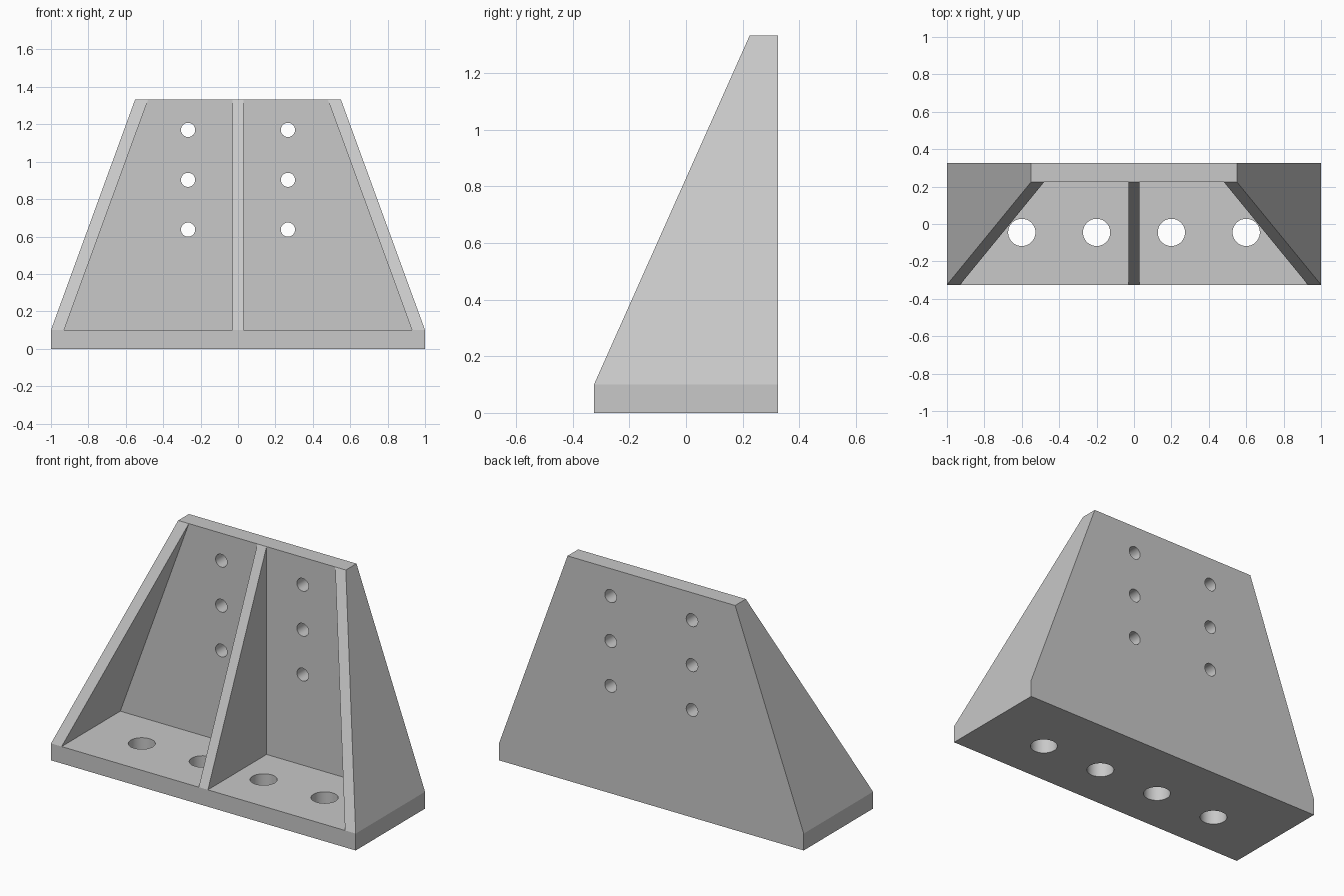
import bpy
import bmesh
from math import radians
from mathutils import Matrix, Vector

cube = bpy.data.objects.get("Cube")
if cube:
    bpy.data.objects.remove(cube, do_unlink=True)

# Main dimensions
HALF_W, HALF_D, HEIGHT = 1.0, 0.325, 1.333
TOP_HALF_W = 0.55
THICK = 0.1
WALL_Y = HALF_D - THICK
RIB = 0.07

grey = bpy.data.materials.new("light grey")
grey.use_nodes = True
colour = (0.58, 0.58, 0.58, 1)
grey.diffuse_color = colour
grey.node_tree.nodes["Principled BSDF"].inputs["Base Color"].default_value = colour


def finish(name, bm):
    bmesh.ops.recalc_face_normals(bm, faces=bm.faces)
    mesh = bpy.data.meshes.new(name)
    bm.to_mesh(mesh)
    bm.free()
    mesh.materials.append(grey)
    obj = bpy.data.objects.new(name, mesh)
    bpy.context.collection.objects.link(obj)
    return obj


def loft(name, start, end):
    """Solid between two matching outlines."""
    bm = bmesh.new()
    a = [bm.verts.new(p) for p in start]
    b = [bm.verts.new(p) for p in end]
    bm.faces.new(a)
    bm.faces.new(b)
    n = len(a)
    for i in range(n):
        j = (i + 1) % n
        bm.faces.new((a[i], a[j], b[j], b[i]))
    return finish(name, bm)


def drill(obj, centres, radius, rotation):
    """Cut round through-holes at the given centres."""
    bm = bmesh.new()
    for c in centres:
        bmesh.ops.create_cone(bm, cap_ends=True, segments=40, radius1=radius,
                              radius2=radius, depth=THICK * 3,
                              matrix=Matrix.Translation(c) @ rotation)
    cutter = finish("hole_cutter", bm)
    cutter.hide_render = True
    mod = obj.modifiers.new("holes", 'BOOLEAN')
    mod.operation = 'DIFFERENCE'
    mod.solver = 'EXACT'
    mod.object = cutter
    bpy.ops.object.select_all(action='DESELECT')
    bpy.context.view_layer.objects.active = obj
    obj.select_set(True)
    bpy.ops.object.modifier_apply(modifier=mod.name)
    bpy.data.objects.remove(cutter, do_unlink=True)
    bpy.ops.object.shade_smooth_by_angle(angle=radians(30))


# Base plate with four floor holes
outline = [(-HALF_W, -HALF_D), (HALF_W, -HALF_D), (HALF_W, HALF_D), (-HALF_W, HALF_D)]
base = loft("base_plate", [(x, y, 0) for x, y in outline], [(x, y, THICK) for x, y in outline])
drill(base, [Vector((x, -0.045, THICK / 2)) for x in (-0.6, -0.2, 0.2, 0.6)],
      0.073, Matrix.Identity(4))

# Tapered back plate with two columns of bolt holes
outline = [(-HALF_W, THICK), (HALF_W, THICK), (TOP_HALF_W, HEIGHT), (-TOP_HALF_W, HEIGHT)]
back = loft("back_plate", [(x, WALL_Y, z) for x, z in outline],
            [(x, HALF_D, z) for x, z in outline])
drill(back, [Vector((x, WALL_Y + THICK / 2, z)) for x in (-0.267, 0.267)
             for z in (0.637, 0.903, 1.17)],
      0.038, Matrix.Rotation(radians(90), 4, 'X'))


# Triangular ribs, each given by its x range at the foot and at the top
def rib(name, foot, top):
    sides = [[(f, -HALF_D, THICK), (f, WALL_Y, THICK), (t, WALL_Y, HEIGHT)]
             for f, t in zip(foot, top)]
    return loft(name, *sides)


rib("centre_rib", (-0.03, 0.03), (-0.03, 0.03))
for side, s in (("left", 1), ("right", -1)):
    rib(side + "_rib", (s * HALF_W, s * (HALF_W - RIB)),
        (s * TOP_HALF_W, s * (TOP_HALF_W - RIB)))
